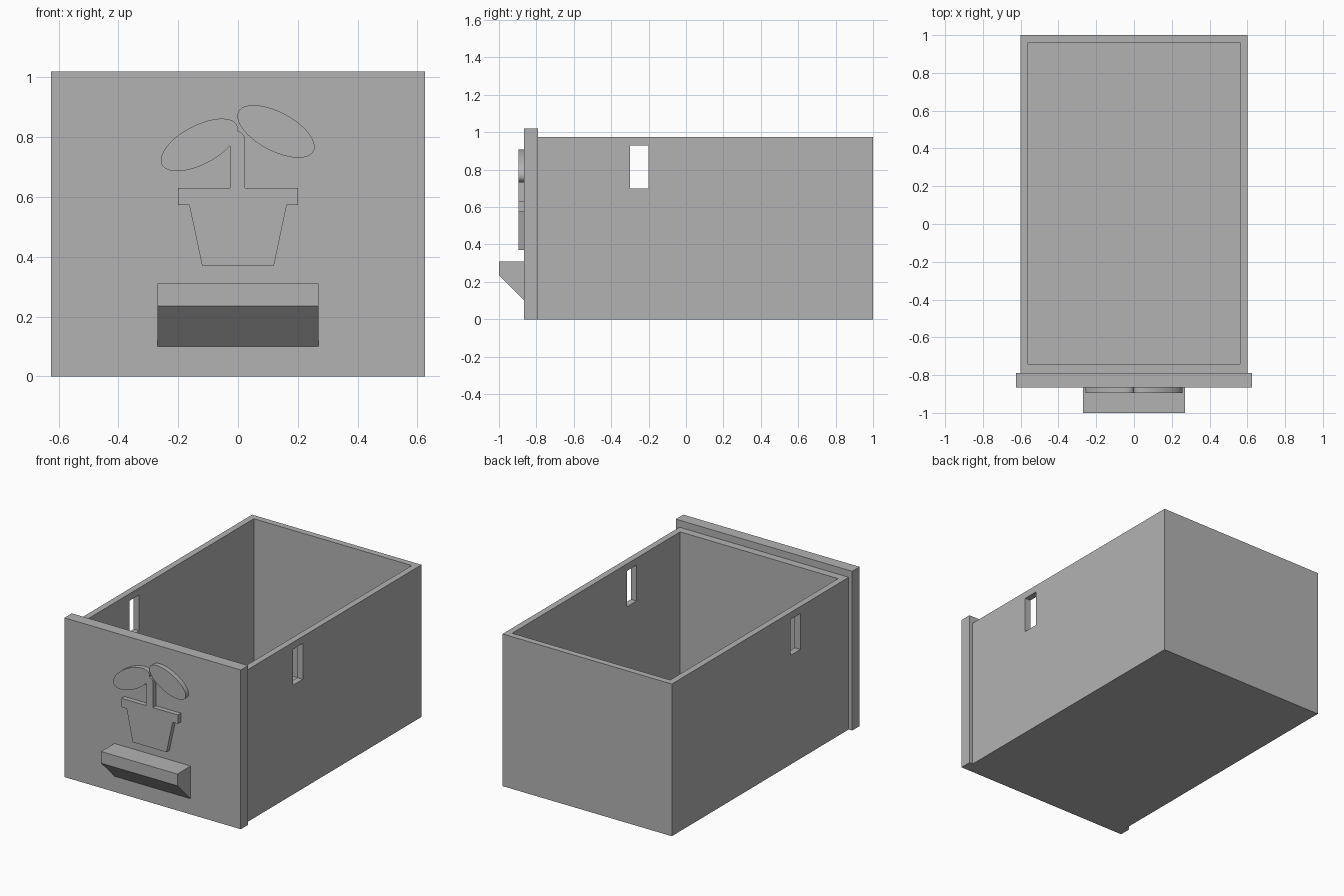
import bpy, bmesh, math

cube = bpy.data.objects.get("Cube")
if cube:
    bpy.data.objects.remove(cube, do_unlink=True)

grey = bpy.data.materials.new("plain grey")
grey.use_nodes = True
COLOUR = (0.45, 0.45, 0.45, 1)
grey.diffuse_color = COLOUR
grey.node_tree.nodes["Principled BSDF"].inputs["Base Color"].default_value = COLOUR


def prism(name, points, start, end, axis):
    """Extrude a closed profile: (x, z) along y, or (y, z) along x."""
    def place(p, d):
        return (d, p[0], p[1]) if axis == "x" else (p[0], d, p[1])
    bm = bmesh.new()
    face = bm.faces.new([bm.verts.new(place(p, start)) for p in points])
    moved = bmesh.ops.extrude_face_region(bm, geom=[face])["geom"]
    shift = place((0, 0), end - start)
    bmesh.ops.translate(bm, vec=shift, verts=[v for v in moved if isinstance(v, bmesh.types.BMVert)])
    bmesh.ops.recalc_face_normals(bm, faces=bm.faces)
    mesh = bpy.data.meshes.new(name)
    bm.to_mesh(mesh)
    bm.free()
    mesh.materials.append(grey)
    obj = bpy.data.objects.new(name, mesh)
    bpy.context.collection.objects.link(obj)
    return obj


def block(name, x, y, z):
    return prism(name, [(x[0], z[0]), (x[1], z[0]), (x[1], z[1]), (x[0], z[1])], y[0], y[1], "y")


def combine(target, others, operation):
    """Apply boolean modifiers, then drop the helper solids."""
    for other in others:
        mod = target.modifiers.new(other.name, "BOOLEAN")
        mod.operation, mod.object, mod.solver = operation, other, "EXACT"
    graph = bpy.context.evaluated_depsgraph_get()
    result = bpy.data.meshes.new_from_object(target.evaluated_get(graph))
    target.modifiers.clear()
    target.data = result
    for other in others:
        bpy.data.objects.remove(other, do_unlink=True)


def oval(cx, cz, a, b, tilt, count=56):
    c, s = math.cos(tilt), math.sin(tilt)
    ring = [(a * math.cos(t), b * math.sin(t)) for t in (math.tau * i / count for i in range(count))]
    return [(cx + u * c - v * s, cz + u * s + v * c) for u, v in ring]


# Open drawer box with a slot through both side walls
FRONT = -0.865
drawer = block("drawer_box", (-0.6, 0.6), (-0.79, 1), (0, 0.975))
cavity = block("cavity_cutter", (-0.56, 0.56), (-0.74, 0.96), (0.04, 1.2))
slot = block("slot_cutter", (-0.8, 0.8), (-0.3, -0.2), (0.7, 0.93))
combine(drawer, [cavity, slot], "DIFFERENCE")

# Oversized front panel
block("front_panel", (-0.625, 0.625), (FRONT, -0.79), (0, 1.02))

# Pull handle with a sloping underside
prism("pull_handle", [(FRONT, 0.1), (FRONT, 0.31), (-1, 0.31), (-1, 0.235)], -0.27, 0.27, "x")

# Raised potted plant: pot and stem outline, then two leaves
RAISED = -0.895
bend = [(-0.005 + 0.028 * math.cos(t), 0.79 + 0.03 * math.sin(t))
        for t in (math.pi / 2 * i / 8 for i in range(9))]
outline = [(-0.12, 0.37), (0.12, 0.37), (0.163, 0.573), (0.2, 0.573), (0.2, 0.63),
           (0.023, 0.63)] + bend + [(-0.027, 0.81), (-0.027, 0.63),
           (-0.2, 0.63), (-0.2, 0.573), (-0.163, 0.573)]
plant = prism("potted_plant", outline, RAISED, FRONT, "y")
tilt = math.radians(28)
left_leaf = prism("lower_leaf", oval(-0.129, 0.774, 0.142, 0.065, tilt), RAISED, FRONT, "y")
combine(plant, [left_leaf], "UNION")
right_leaf = prism("upper_leaf", oval(0.127, 0.819, 0.142, 0.065, -tilt), RAISED, FRONT, "y")

# Smooth the curved leaf rims, keep corners crisp
bpy.ops.object.select_all(action="DESELECT")
for obj in (plant, right_leaf):
    obj.select_set(True)
bpy.context.view_layer.objects.active = plant
bpy.ops.object.shade_smooth_by_angle(angle=math.radians(30))
